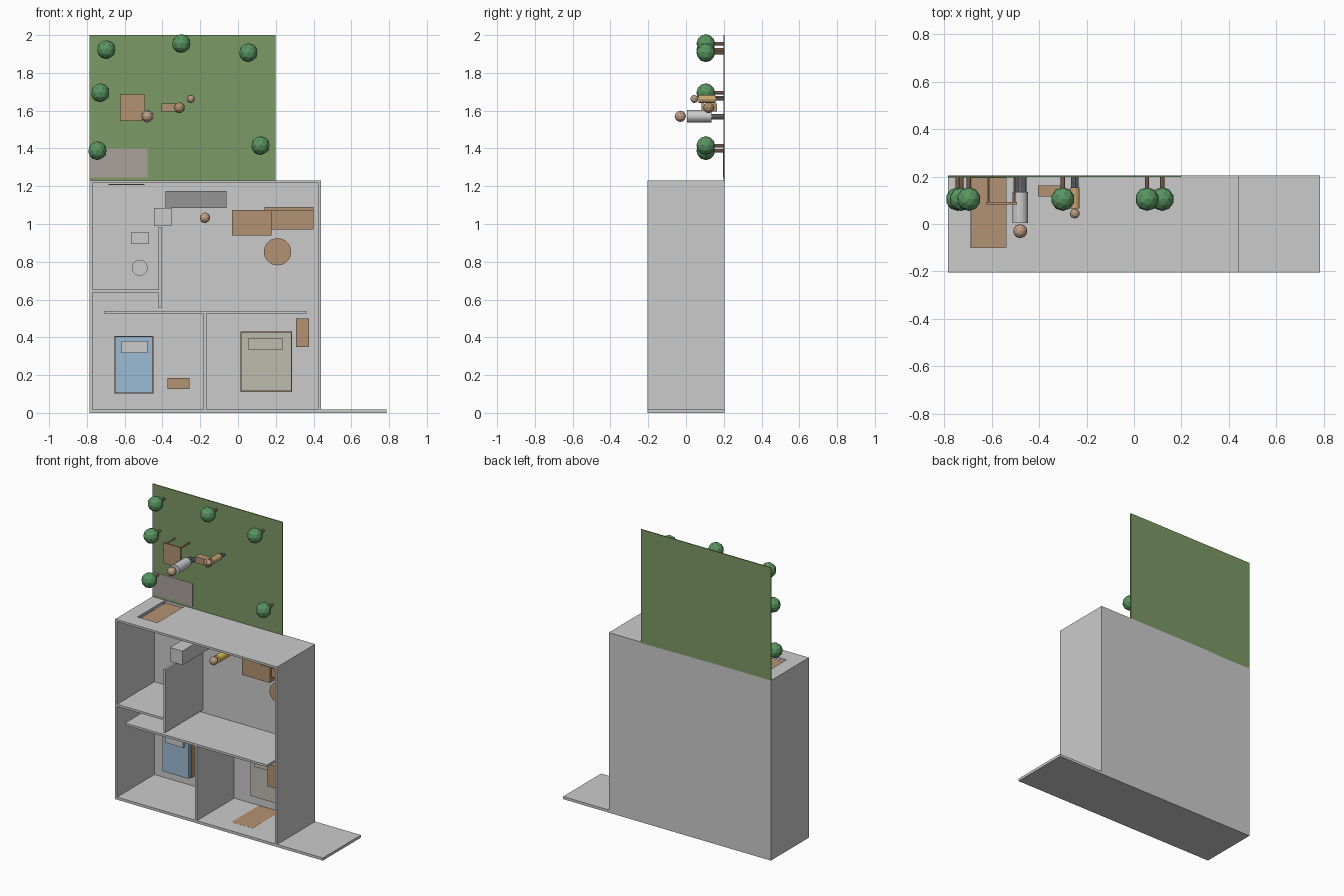
import bpy, math

def mat(name, r, g, b):
    m = bpy.data.materials.new(name)
    m.diffuse_color = (r, g, b, 1)
    return m

GREEN = mat("grass", 0.20, 0.32, 0.13)
LEAF = mat("foliage", 0.10, 0.30, 0.12)
BARK = mat("bark", 0.18, 0.11, 0.07)
WOOD = mat("wood", 0.45, 0.29, 0.17)
BLUE = mat("blue_bedding", 0.33, 0.50, 0.66)
CREAM = mat("cream", 0.52, 0.50, 0.43)
SKIN = mat("skin", 0.55, 0.36, 0.26)
DARK = mat("trousers", 0.10, 0.11, 0.13)
TAN = mat("tan_shirt", 0.58, 0.38, 0.17)
YELLOW = mat("yellow_shirt", 0.70, 0.52, 0.10)
STONE = mat("paving", 0.40, 0.36, 0.34)
STEEL = mat("dark_grey", 0.30, 0.30, 0.30)
LIGHT = mat("light_grey", 0.55, 0.56, 0.57)
BACK = 0.203  # furniture stands on the floor, which faces -y

def finish(name, m):
    o = bpy.context.object
    o.name = name
    if m:
        o.data.materials.append(m)
    return o

def box(name, x0, x1, y0, y1, z0, z1, m=None):
    bpy.ops.mesh.primitive_cube_add(size=1, location=((x0+x1)/2, (y0+y1)/2, (z0+z1)/2))
    o = finish(name, m)
    o.scale = (x1-x0, y1-y0, z1-z0)
    return o

def cyl(name, x, z, r, y0, y1, m=None, n=16):
    bpy.ops.mesh.primitive_cylinder_add(vertices=n, radius=r, depth=y1-y0,
        location=(x, (y0+y1)/2, z), rotation=(math.pi/2, 0, 0))
    return finish(name, m)

def ball(name, x, y, z, r, m):
    bpy.ops.mesh.primitive_ico_sphere_add(subdivisions=2, radius=r, location=(x, y, z))
    return finish(name, m)

# House shell
box("floor", -0.785, 0.44, 0.198, 0.205, 0, 1.23)
W0, W1 = -0.205, 0.205
box("bottom_wall", -0.785, 0.785, W0, W1, 0, 0.018)
box("left_wall", -0.785, -0.77, W0, W1, 0, 1.23)
box("right_wall", 0.425, 0.44, W0, W1, 0, 1.23)
top = box("top_wall", -0.785, 0.44, W0, W1, 1.216, 1.23)
cutter = box("door_cutter", -0.69, -0.54, -0.1, 0.195, 1.19, 1.26)
cutter.hide_render = True
cutter.hide_viewport = True
mod = top.modifiers.new("doorway", 'BOOLEAN')
mod.operation = 'DIFFERENCE'
mod.object = cutter

# Inner walls
box("bath_wall", -0.775, -0.415, W0, 0.2, 0.637, 0.652)
box("kitchen_wall", -0.42, -0.405, W0, 0.2, 0.556, 0.985)
box("hall_wall", -0.71, 0.362, W0, 0.2, 0.525, 0.54)
box("bedroom_wall", -0.182, -0.167, W0, 0.2, 0.01, 0.53)

# Doors
box("garden_door", -0.685, -0.495, -0.1, 0.198, 1.206, 1.213, WOOD)
box("bedroom_door", 0.02, 0.18, -0.1, 0.198, 0.008, 0.0183, WOOD)

# Beds
def bed(x0, x1, z0, z1, px0, px1, pz0, pz1, m):
    box("bed_frame", x0, x1, 0.14, BACK, z0, z1, WOOD)
    box("mattress", x0+0.004, x1-0.004, 0.113, 0.15, z0+0.004, z1-0.004, m)
    box("pillow", px0, px1, 0.093, 0.12, pz0, pz1, CREAM if m is CREAM else LIGHT)

bed(-0.654, -0.448, 0.102, 0.408, -0.617, -0.48, 0.318, 0.381, BLUE)
bed(0.013, 0.286, 0.111, 0.43, 0.056, 0.236, 0.334, 0.397, CREAM)
box("low_chest", -0.373, -0.257, 0.115, BACK, 0.127, 0.185, WOOD)
box("wardrobe", 0.307, 0.376, -0.12, BACK, 0.348, 0.5, WOOD)

# Bathroom
box("wash_unit", -0.567, -0.47, 0.1, BACK, 0.893, 0.955, LIGHT)
cyl("basin", -0.52, 0.768, 0.042, 0.11, BACK, LIGHT, 32)

# Kitchen and living room
box("counter", -0.384, -0.06, 0.07, BACK, 1.086, 1.176, STEEL)
box("fridge", -0.445, -0.352, -0.098, BACK, 0.99, 1.086, LIGHT)
box("side_table", -0.032, 0.177, 0.09, BACK, 0.938, 1.075, WOOD)
box("sofa_seat", 0.14, 0.4, 0.11, BACK, 0.972, 1.07, WOOD)
box("sofa_back", 0.14, 0.4, 0.04, BACK, 1.07, 1.089, WOOD)
cyl("round_table_top", 0.209, 0.853, 0.072, 0.145, 0.16, WOOD, 32)
cyl("round_table_leg", 0.209, 0.853, 0.015, 0.155, BACK, WOOD)

# Garden
box("lawn", -0.785, 0.198, 0.198, 0.205, 1.225, 2.0, GREEN)
box("patio", -0.785, -0.48, 0.196, 0.205, 1.245, 1.4, STONE)
for x, z in ((-0.697, 1.923), (-0.30, 1.955), (0.055, 1.907),
             (-0.729, 1.695), (-0.744, 1.388), (0.119, 1.415)):
    cyl("tree_trunk", x, z, 0.009, 0.11, 0.2, BARK, 12)
    ball("tree_crown", x, 0.105, z, 0.05, LEAF)
box("garden_table_top", -0.625, -0.493, 0.083, 0.093, 1.546, 1.685, WOOD)
for x in (-0.614, -0.504):
    for z in (1.558, 1.673):
        cyl("garden_table_leg", x, z, 0.005, 0.09, 0.2, WOOD, 8)

# People and dog
def person(x, z, head_y, head_r, y0, y1, r, shirt):
    cyl("torso", x, z, r, y0, y1, shirt)
    ball("head", x, head_y, z, head_r, SKIN)
    for s in (-1, 1):
        cyl("leg", x + s*r*0.42, z, r*0.36, y1-0.005, 0.2, DARK, 12)

person(-0.48, 1.57, -0.03, 0.03, 0.005, 0.135, 0.033, LIGHT)
person(-0.25, 1.662, 0.044, 0.021, 0.066, 0.155, 0.021, TAN)
person(-0.175, 1.033, -0.01, 0.028, 0.02, 0.14, 0.026, YELLOW)
box("dog_body", -0.405, -0.31, 0.115, 0.163, 1.595, 1.637, WOOD)
ball("dog_head", -0.31, 0.12, 1.616, 0.029, WOOD)
